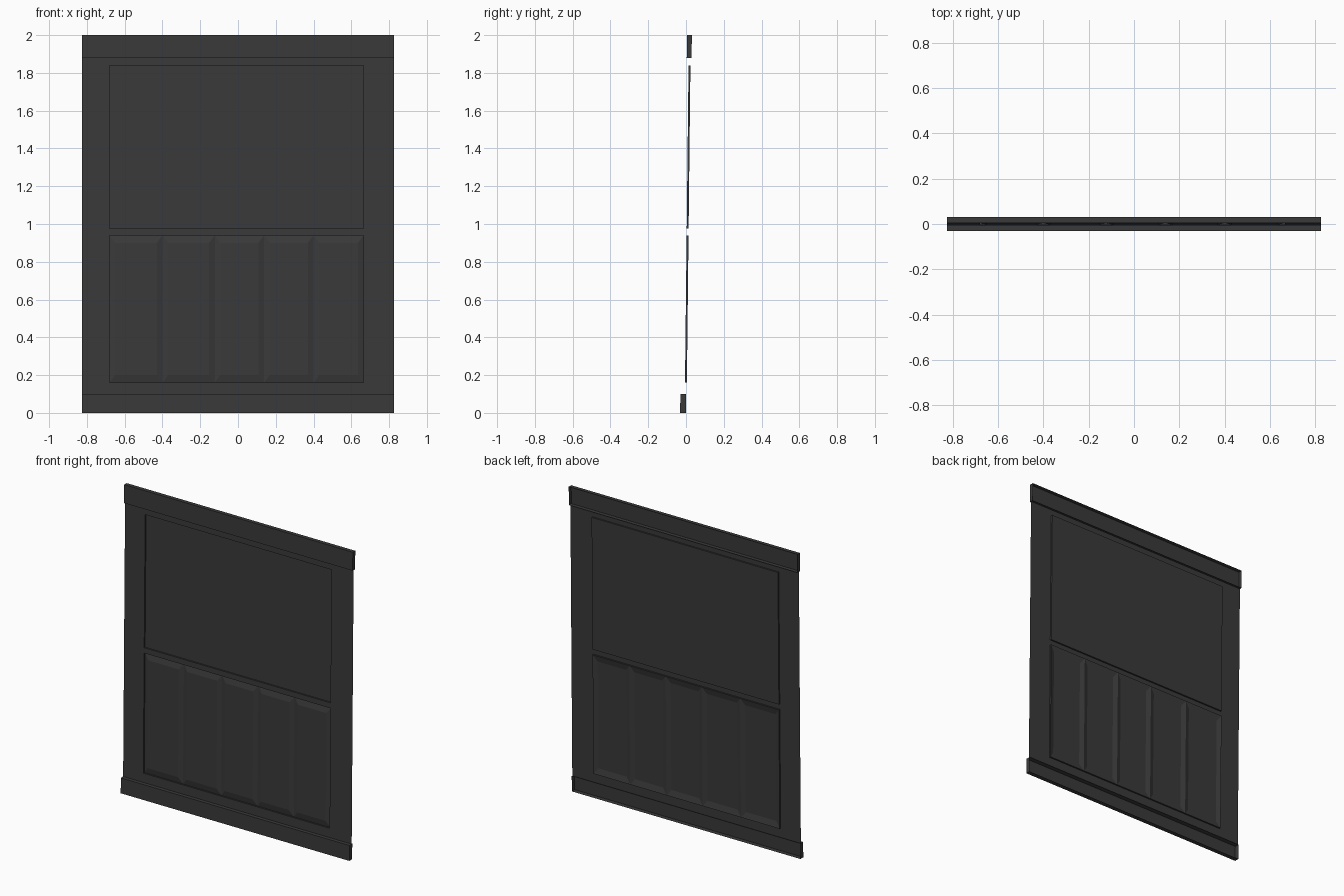
import bpy

if "Cube" in bpy.data.objects:
    bpy.data.objects.remove(bpy.data.objects["Cube"])

W = 0.825          # half width
X0, X1 = -0.68, 0.665
DEPTH = 0.010      # recess depth of the panels

mat = bpy.data.materials.new("dark_grey")
mat.diffuse_color = (0.042, 0.042, 0.042, 1)
mat.use_nodes = True
mat.node_tree.nodes["Principled BSDF"].inputs["Base Color"].default_value = mat.diffuse_color


def lean(z):
    # the whole sheet leans slightly backwards
    return -0.006 + 0.0112 * (z - 0.1)


def make(name, verts, faces):
    me = bpy.data.meshes.new(name)
    me.from_pydata([(x, d + lean(z), z) for x, d, z in verts], [], faces)
    me.materials.append(mat)
    ob = bpy.data.objects.new(name, me)
    bpy.context.collection.objects.link(ob)
    return ob


def ring_stack(name, rings, cap=True):
    # nested rectangles (x0, x1, z0, z1, depth) joined by quads
    verts, faces = [], []
    for a, b, c, e, d in rings:
        verts += [(a, d, c), (b, d, c), (b, d, e), (a, d, e)]
    for r in range(len(rings) - 1):
        for i in range(4):
            j = (i + 1) % 4
            faces.append((r*4 + i, r*4 + j, r*4 + 4 + j, r*4 + 4 + i))
    if cap:
        n = len(verts)
        faces.append((n - 4, n - 3, n - 2, n - 1))
    return make(name, verts, faces)


# flat sheet frame with two openings
xs = [-W, X0, X1, W]
zs = [0.1, 0.16, 0.94, 0.975, 1.84, 1.88]
verts = [(x, 0, z) for z in zs for x in xs]
faces = []
for j in range(5):
    for i in range(3):
        if i == 1 and j in (1, 3):
            continue
        k = j*4 + i
        faces.append((k, k + 1, k + 5, k + 4))
make("frame_sheet", verts, faces)

# large recessed upper panel
ring_stack("upper_panel", [(X0, X1, 0.975, 1.84, 0), (X0, X1, 0.975, 1.84, DEPTH)])

# step around the lower panels
ring_stack("lower_recess", [(X0, X1, 0.16, 0.94, 0), (X0, X1, 0.16, 0.94, DEPTH)], False)

# five raised lower panels with bevelled borders
edges = [X0, -0.40, -0.123, 0.138, 0.40, X1]
for n in range(5):
    a, b = edges[n], edges[n + 1]
    ring_stack(f"lower_panel_{n + 1}", [
        (a, b, 0.16, 0.94, DEPTH),
        (a + 0.03, b - 0.03, 0.20, 0.90, 0.001)])

# open-backed rails at bottom and top
ring_stack("bottom_rail", [(-W, W, 0, 0.1, 0.006), (-W, W, 0, 0.1, -0.0239)])
ring_stack("top_rail", [(-W, W, 1.88, 2, 0.0157), (-W, W, 1.88, 2, -0.010)])

# sheet continuing behind the rails' open backs stays absent, as in a pressed sheet
